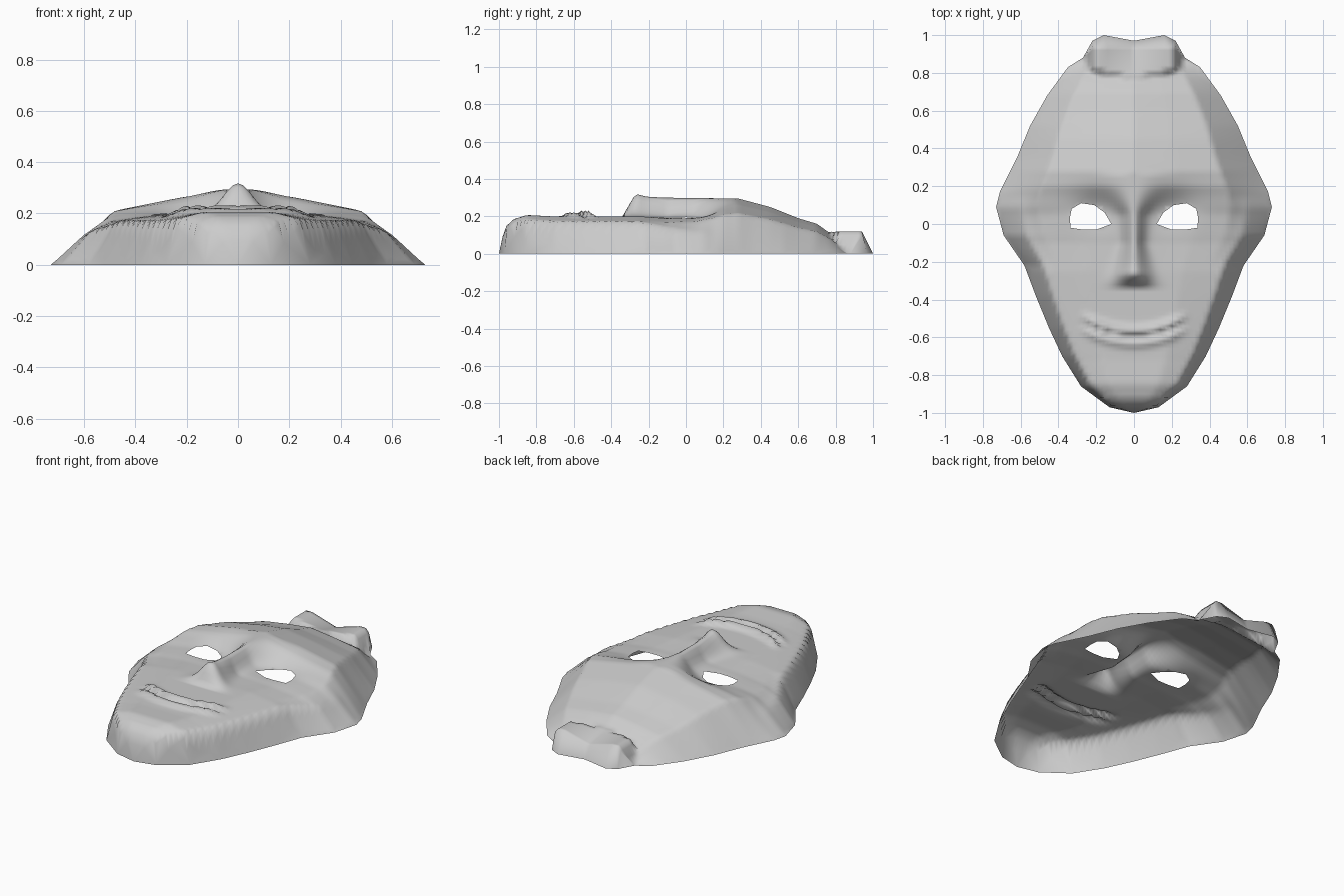
import bpy
import bmesh
from math import exp
from mathutils import Vector, geometry

cube = bpy.data.objects.get("Cube")
if cube:
    bpy.data.objects.remove(cube, do_unlink=True)

STEP = 0.02

# Half outline of the mask (x, y), chin to crown
OUTLINE = [(0, -1), (.13, -.97), (.28, -.86), (.38, -.7), (.45, -.55), (.52, -.38),
           (.58, -.22), (.69, -.06), (.73, .09), (.71, .17), (.62, .35), (.55, .52),
           (.46, .68), (.35, .83), (.27, .88), (.22, .97), (.16, 1), (0, .97)]
# Eye opening
EYE = [(.12, 0), (.155, .06), (.21, .1), (.28, .11), (.33, .08), (.34, .03),
       (.335, -.02), (.27, -.03), (.2, -.03)]
# Heights along the length: face without nose, then nose ridge and nose width
FACE = [(-1, 0), (-.97, .14), (-.92, .185), (-.85, .207), (-.72, .2), (-.1, .2),
        (.05, .22), (.2, .285), (.28, .295), (.45, .25), (.6, .19), (.7, .16),
        (.77, .11), (.87, 0)]
RIDGE = [(-.34, .2), (-.27, .32), (-.21, .305), (-.12, .3), (.28, .295)]
NOSE_WIDTH = [(-.34, .1), (-.27, .08), (-.1, .045), (.05, .05), (.2, .12)]


def interp(points, t):
    """Piecewise linear lookup."""
    if t <= points[0][0]:
        return points[0][1]
    for (a, va), (b, vb) in zip(points, points[1:]):
        if t <= b:
            return va + (vb - va) * (t - a) / (b - a)
    return points[-1][1]


def clamp(t):
    return max(0.0, min(1.0, t))


def bell(t, width):
    return exp(-(t / width) ** 2)


def half_width(y):
    return interp([(py, px) for px, py in OUTLINE[:-1]], y)


def inside(poly, x, y):
    hit = False
    for (ax, ay), (bx, by) in zip(poly, poly[1:] + poly[:1]):
        if (ay > y) != (by > y) and x < ax + (bx - ax) * (y - ay) / (by - ay):
            hit = not hit
    return hit


def height(x, y):
    # rounded brow above, flatter cheeks with steep walls below
    u = clamp(x / max(half_width(y), .01))
    upper = interp([(0, 1), (.34, .89), (.7, .73), (1, 0)], u)
    lower = interp([(0, 1), (.45, 1), (.83, .86), (1, 0)], u)
    t = clamp((y + .25) / .4)
    z = interp(FACE, y) * (lower + (upper - lower) * t)
    # eye socket
    socket = clamp(1.3 * bell(x - .22, .14) * bell(y - .04, .1))
    z += (.19 - z) * socket
    # nose
    if RIDGE[0][0] < y < RIDGE[-1][0]:
        z += max(0, interp(RIDGE, y) - z) * bell(x, interp(NOSE_WIDTH, y))
    # smiling lips
    m = y + .575 - x * x
    fade = clamp((.29 - x) / .08)
    z += fade * (.032 * bell(m - .01, .02) - .02 * bell(m + .02, .012) + .022 * bell(m + .055, .022))
    # raised lock of hair at the crown
    gate = clamp((y - .74 - .2 * x) / .03) * clamp((.26 - x) / .05)
    valley = .05 * clamp(1 - x / .16) * clamp((y - .77) / .18)
    return max(z, gate * (.12 - valley))


# Flat half layout: outline, centre seam, eye opening and a fine grid
rows = [round(-.98 + STEP * i, 3) for i in range(97)]
loop = OUTLINE + [(0, y) for y in reversed(rows)]
points = loop + EYE
n, k = len(loop), len(EYE)
edges = [(i, (i + 1) % n) for i in range(n)]
edges += [(n + i, n + (i + 1) % k) for i in range(k)]
for y in rows:
    column = 1
    while column * STEP < half_width(y) - .013:
        x = column * STEP
        if y < .955 and not inside(EYE, x, y):
            points.append((x, y))
        column += 1
result = geometry.delaunay_2d_cdt([Vector(p) for p in points], edges, [], 1, 1e-5)
flat, faces = result[0], result[2]

# Raise the layout into the face
bm = bmesh.new()
verts = [bm.verts.new((0 if abs(p.x) < 1e-4 else p.x, p.y, 0)) for p in flat]
for f in faces:
    cx, cy = (sum(flat[i][axis] for i in f) / len(f) for axis in (0, 1))
    if not inside(EYE, cx, cy):
        bm.faces.new([verts[i] for i in f]).smooth = True
bmesh.ops.delete(bm, geom=[v for v in bm.verts if not v.link_faces], context="VERTS")
for v in bm.verts:
    rim = any((v.co.xy - Vector(p)).length < 1e-4 for p in OUTLINE)
    v.co.z = 0 if rim else max(0, height(v.co.x, v.co.y))
bm.normal_update()
mesh = bpy.data.meshes.new("face_mask")
bm.to_mesh(mesh)
bm.free()

mask = bpy.data.objects.new("face_mask", mesh)
bpy.context.collection.objects.link(mask)
mirror = mask.modifiers.new("both_sides", "MIRROR")
mirror.use_axis[0] = True
mirror.use_clip = True

# Plain grey material
grey = bpy.data.materials.new("light_grey")
grey.use_nodes = True
colour = (.6, .6, .6, 1)
grey.diffuse_color = colour
grey.node_tree.nodes["Principled BSDF"].inputs["Base Color"].default_value = colour
mesh.materials.append(grey)
